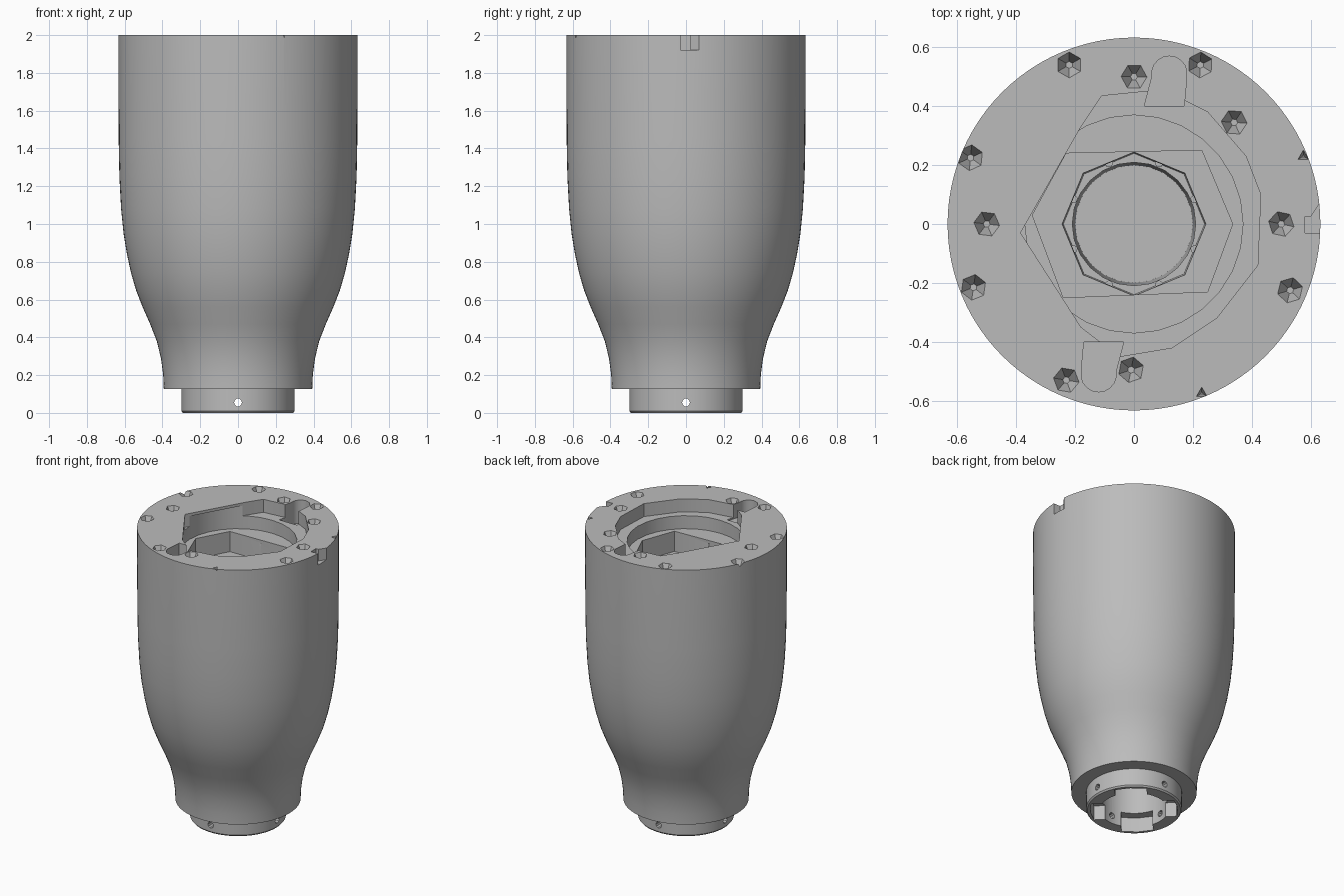
import bpy
import bmesh
from math import radians, cos, sin, tau
from mathutils import Matrix, Vector

default = bpy.data.objects.get("Cube")
if default:
    bpy.data.objects.remove(default, do_unlink=True)

# Single plain grey finish
grey = bpy.data.materials.new("plain_grey")
grey.use_nodes = True
colour = (0.5, 0.5, 0.5, 1)
grey.diffuse_color = colour
grey.node_tree.nodes["Principled BSDF"].inputs["Base Color"].default_value = colour


def make_object(name, bm):
    bmesh.ops.recalc_face_normals(bm, faces=bm.faces)
    mesh = bpy.data.meshes.new(name)
    bm.to_mesh(mesh)
    bm.free()
    mesh.materials.append(grey)
    obj = bpy.data.objects.new(name, mesh)
    bpy.context.collection.objects.link(obj)
    return obj


def lathe(name, profile, segments):
    """Closed solid turned from (radius, height) points."""
    bm = bmesh.new()
    rings = [[bm.verts.new((r * cos(tau * i / segments), r * sin(tau * i / segments), z))
              for i in range(segments)] for r, z in profile]
    for low, high in zip(rings, rings[1:]):
        for i in range(segments):
            j = (i + 1) % segments
            bm.faces.new((low[i], low[j], high[j], high[i]))
    bm.faces.new(rings[0][::-1])
    bm.faces.new(rings[-1])
    return make_object(name, bm)


def prism(name, outline, bottom, top):
    bm = bmesh.new()
    face = bm.faces.new([bm.verts.new((x, y, bottom)) for x, y in outline])
    moved = bmesh.ops.extrude_face_region(bm, geom=[face])["geom"]
    verts = [v for v in moved if isinstance(v, bmesh.types.BMVert)]
    bmesh.ops.translate(bm, verts=verts, vec=(0, 0, top - bottom))
    return make_object(name, bm)


def cone(name, centre, low_r, high_r, depth, sides, rotation=None):
    bm = bmesh.new()
    matrix = Matrix.Translation(centre) @ (rotation or Matrix())
    bmesh.ops.create_cone(bm, cap_ends=True, segments=sides, radius1=low_r,
                          radius2=high_r, depth=depth, matrix=matrix)
    return make_object(name, bm)


def cut(target, cutter):
    cutter.hide_render = True
    mod = target.modifiers.new("cut", "BOOLEAN")
    mod.operation = "DIFFERENCE"
    mod.solver = "EXACT"
    mod.object = cutter
    bpy.context.view_layer.update()
    graph = bpy.context.evaluated_depsgraph_get()
    mesh = bpy.data.meshes.new_from_object(target.evaluated_get(graph))
    target.modifiers.clear()
    target.data = mesh
    bpy.data.objects.remove(cutter, do_unlink=True)


# Bell-shaped housing with its narrow collar
profile = [(0.292, 0), (0.3, 0.01), (0.3, 0.127), (0.393, 0.127), (0.396, 0.2),
           (0.408, 0.29), (0.43, 0.38), (0.465, 0.47), (0.505, 0.56), (0.54, 0.65),
           (0.566, 0.74), (0.588, 0.84), (0.606, 0.95), (0.619, 1.08),
           (0.628, 1.25), (0.632, 1.45), (0.633, 2.0)]
housing = lathe("housing", profile, 96)

# Faceted top opening
mouth = [(-0.385, -0.03), (-0.18, 0.33), (-0.11, 0.435), (0.04, 0.45), (0.17, 0.42),
         (0.25, 0.38), (0.38, 0.23), (0.43, 0.1), (0.42, -0.14), (0.28, -0.32),
         (0.13, -0.42), (-0.05, -0.45), (-0.18, -0.35)]
cut(housing, prism("mouth_cutter", mouth, 1.91, 2.1))

# Stepped cavity below the mouth
cut(housing, cone("seat_cutter", (0, 0, 1.9), 0.37, 0.37, 0.16, 28))
hexagon = [(-0.23, 0.24), (0.23, 0.25), (0.335, 0), (0.25, -0.23), (-0.24, -0.25), (-0.345, 0.03)]
cut(housing, prism("hexagon_cutter", hexagon, 1.68, 1.9))
cut(housing, cone("step_cutter", (0, 0, 1.7), 0.24, 0.25, 0.2, 8))
cut(housing, cone("bore_cutter", (0, 0, 1.05), 0.2, 0.21, 1.2, 24))
for i in range(8):
    a = radians(22.5 + 45 * i)
    spot = (0.222 * cos(a), 0.222 * sin(a), 1.6)
    cut(housing, cone("small_screw_cutter", spot, 0.013, 0.013, 0.08, 5))

# Two rounded pockets opening into the mouth
for side, floor in ((1, 1.84), (-1, 1.9)):
    outline = [(0.12 + 0.06 * cos(radians(a)), 0.51 + 0.06 * sin(radians(a)))
               for a in range(-10, 191, 20)]
    outline += [(0.035, 0.4), (0.17, 0.4)]
    cut(housing, prism("pocket_cutter", [(side * x, side * y) for x, y in outline], floor, 2.1))

# Faceted screw sockets around the rim
sockets = [(-0.22, 0.54), (0, 0.5), (0.225, 0.54), (0.34, 0.345), (-0.555, 0.225),
           (-0.5, 0), (-0.545, -0.215), (-0.23, -0.53), (-0.01, -0.495), (0.5, 0), (0.53, -0.225)]
for i, (x, y) in enumerate(sockets):
    turn = Matrix.Rotation(0.5 * i, 4, "Z")
    cut(housing, cone("socket_cutter", (x, y, 1.975), 0.012, 0.053, 0.09, 6, turn))
for x, y in ((0.575, 0.23), (0.23, -0.575)):
    cut(housing, cone("nick_cutter", (x, y, 1.98), 0.005, 0.026, 0.08, 3))

# Locating notch on the left edge
notch = [(0.58, -0.03), (0.7, -0.03), (0.7, 0.07), (0.63, 0.07), (0.6, 0.025), (0.58, 0.025)]
cut(housing, prism("notch_cutter", notch, 1.92, 2.1))

# Collar socket with four slots between its lugs
cut(housing, cone("socket_bore_cutter", (0, 0, 0.1), 0.215, 0.215, 0.5, 48))
slot = [(0.15, -0.1), (0.26, -0.1), (0.275, 0), (0.26, 0.1), (0.15, 0.1)]
for i in range(4):
    spin = Matrix.Rotation(radians(45 + 90 * i), 2)
    points = [tuple(spin @ Vector(p)) for p in slot]
    cut(housing, prism("slot_cutter", points, -0.1, 0.1))

# Four set-screw holes through the collar
for i in range(4):
    a = radians(90 * i)
    tilt = Matrix.Rotation(a, 4, "Z") @ Matrix.Rotation(radians(90), 4, "Y")
    cut(housing, cone("set_screw_cutter", (0.26 * cos(a), 0.26 * sin(a), 0.055),
                      0.021, 0.021, 0.16, 10, tilt))

# Smooth curves, crisp edges
bpy.ops.object.select_all(action="DESELECT")
housing.select_set(True)
bpy.context.view_layer.objects.active = housing
bpy.ops.object.shade_smooth_by_angle(angle=radians(28))
